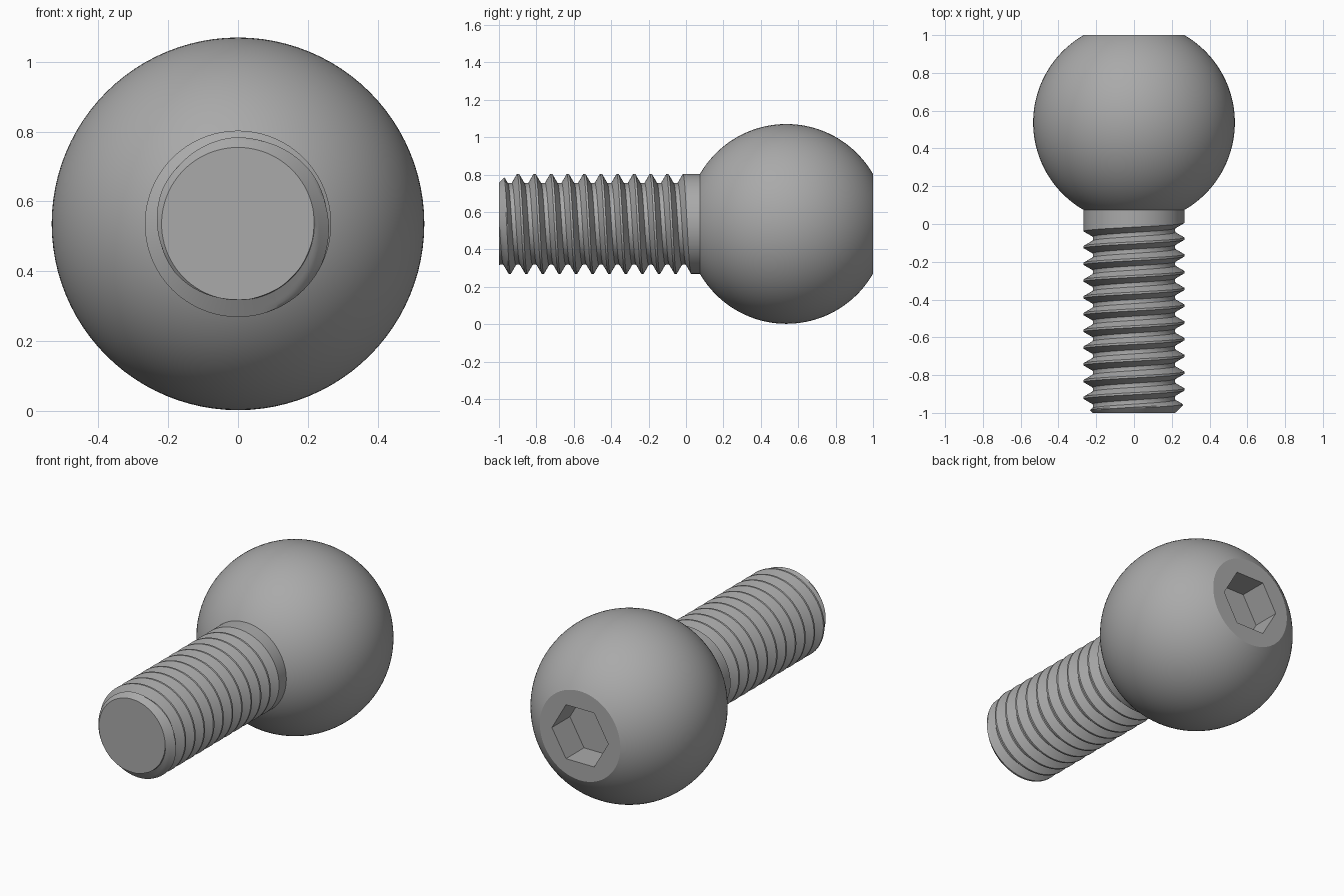
import bpy, bmesh, math

if "Cube" in bpy.data.objects:
    bpy.data.objects.remove(bpy.data.objects["Cube"])

AXIS_Z = 0.536                      # height of the stud's axis, which runs along y
SEGS = 96
BALL_R, BALL_Y = 0.534, 0.537
CREST_R, ROOT_R, PITCH = 0.267, 0.218, 0.0887
FIRST_CREST = -0.898                # y of crest number 0 at the top of the shaft

steel = bpy.data.materials.new("grey steel")
steel.use_nodes = True
steel.diffuse_color = (0.4, 0.4, 0.4, 1)
steel.node_tree.nodes["Principled BSDF"].inputs["Base Color"].default_value = (0.4, 0.4, 0.4, 1)


def polar(r, turn, y):
    a = math.tau * turn
    return (r * math.sin(a), y, AXIS_Z + r * math.cos(a))


def finish(bm, name):
    bmesh.ops.recalc_face_normals(bm, faces=bm.faces)
    mesh = bpy.data.meshes.new(name)
    bm.to_mesh(mesh)
    bm.free()
    mesh.materials.append(steel)
    obj = bpy.data.objects.new(name, mesh)
    bpy.context.collection.objects.link(obj)
    bpy.ops.object.select_all(action='DESELECT')
    obj.select_set(True)
    bpy.context.view_layer.objects.active = obj
    bpy.ops.object.shade_smooth_by_angle(angle=math.radians(25))
    return obj


# Ball head: rings along the axis, ending in a flat with a hexagon socket
def hexagon(turn, size=0.186):
    a = (math.tau * turn) % (math.pi / 3) - math.pi / 6
    # corners lie on the horizontal diameter, flats at top and bottom
    a = (math.tau * turn + math.pi / 6) % (math.pi / 3) - math.pi / 6
    return size * math.cos(math.pi / 6) / math.cos(a)


bm = bmesh.new()
flat_angle = math.asin((1 - BALL_Y) / BALL_R)
start_angle = -1.25
rings = []
STEPS = 48
for i in range(STEPS + 1):
    a = start_angle + (flat_angle - start_angle) * i / STEPS
    r, y = BALL_R * math.cos(a), BALL_Y + BALL_R * math.sin(a)
    rings.append([bm.verts.new(polar(r, s / SEGS, y)) for s in range(SEGS)])
for y in (1.0, 0.83):
    rings.append([bm.verts.new(polar(hexagon(s / SEGS), s / SEGS, y)) for s in range(SEGS)])
for low, high in zip(rings, rings[1:]):
    for s in range(SEGS):
        n = (s + 1) % SEGS
        bm.faces.new((low[s], low[n], high[n], high[s]))
bm.faces.new(rings[0])
bm.faces.new(rings[-1])
finish(bm, "ball_head")


# Threaded shaft: one helical sheet that runs out into a plain collar
def thread_radius(s, turn, y):
    u = s % 1.0
    dist = min(u, 1 - u) * PITCH                     # distance from nearest crest
    slope = (dist - PITCH / 16) / math.tan(math.radians(30))
    depth = min(max(slope, 0), CREST_R - ROOT_R)
    runout = (math.floor(s) + turn - 9.6) / 0.04     # groove fades out here
    depth *= min(max(1 - runout, 0), 1)
    chamfer = max(0.219 + (y + 1), 0.05)
    return min(CREST_R - depth, chamfer)


bm = bmesh.new()
PER_PITCH = 16
ROWS = 15 * PER_PITCH
cols = []
for c in range(SEGS):
    turn = c / SEGS
    col = []
    for j in range(ROWS + 1):
        s = j / PER_PITCH - 3
        y = FIRST_CREST + PITCH * (s + turn)
        col.append(bm.verts.new(polar(thread_radius(s, turn, y), turn, y)))
    cols.append(col)
for c in range(SEGS):
    shift = PER_PITCH if c == SEGS - 1 else 0        # helix climbs one pitch per turn
    nxt = cols[(c + 1) % SEGS]
    for j in range(ROWS - shift):
        bm.faces.new((cols[c][j], nxt[j + shift], nxt[j + shift + 1], cols[c][j + 1]))

# Trim both ends square and close them
for y, side in ((-1, -1), (0.12, 1)):
    cut = bmesh.ops.bisect_plane(bm, geom=bm.verts[:] + bm.edges[:] + bm.faces[:], dist=1e-6,
                                 plane_co=(0, y, 0), plane_no=(0, side, 0), clear_outer=True)
    edges = [e for e in cut["geom_cut"] if isinstance(e, bmesh.types.BMEdge)]
    bmesh.ops.edgeloop_fill(bm, edges=edges)
finish(bm, "threaded_shaft")
